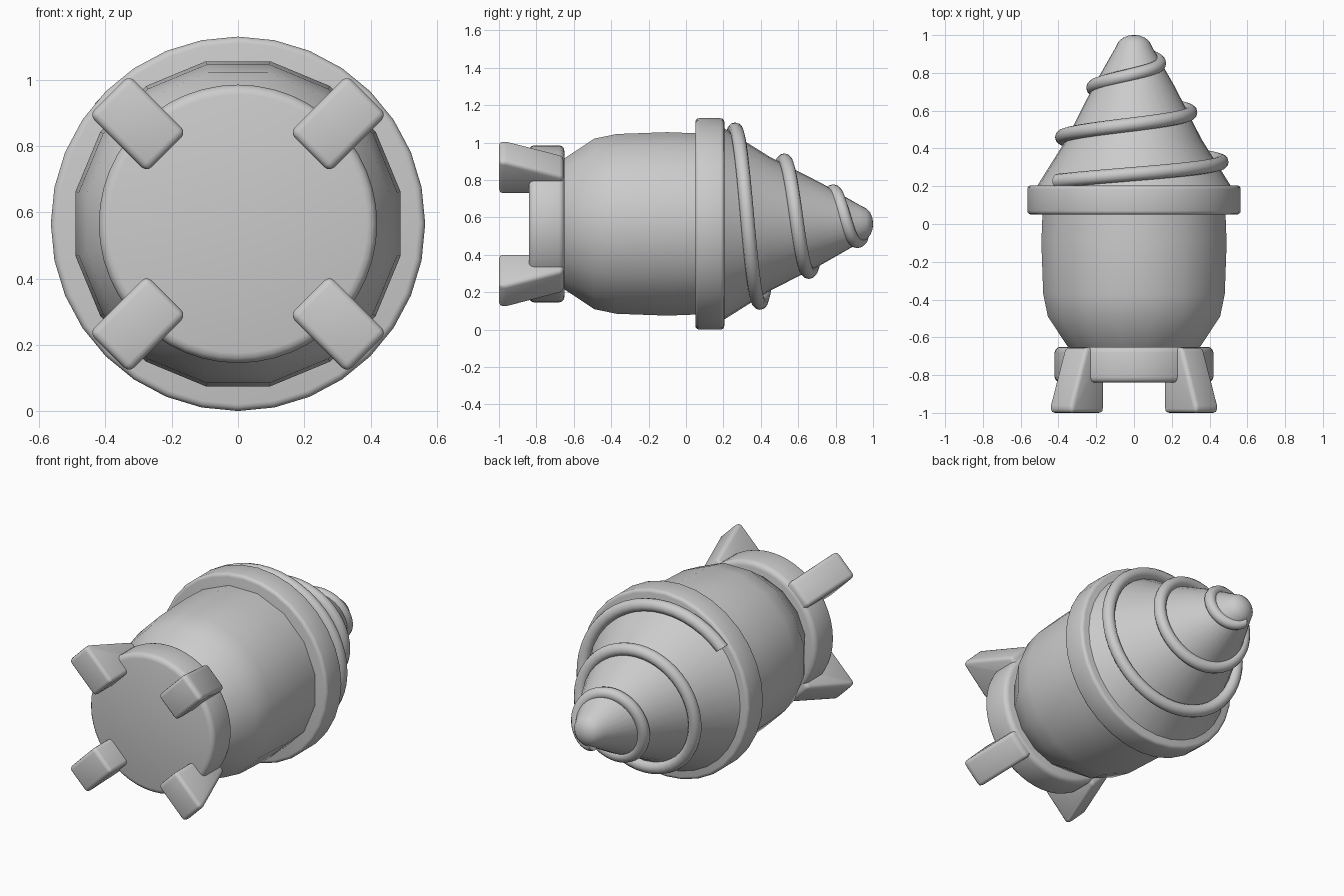
import bpy, bmesh
from math import sin, cos, pi, radians
from mathutils import Vector

if "Cube" in bpy.data.objects:
    bpy.data.objects.remove(bpy.data.objects["Cube"])

CZ = 0.565  # height of the long axis, which runs along y


def finish(name, bm, bevel=0.0, segments=3, angle=35):
    bmesh.ops.recalc_face_normals(bm, faces=bm.faces)
    mesh = bpy.data.meshes.new(name)
    bm.to_mesh(mesh)
    bm.free()
    ob = bpy.data.objects.new(name, mesh)
    bpy.context.collection.objects.link(ob)
    bpy.ops.object.select_all(action='DESELECT')
    ob.select_set(True)
    bpy.context.view_layer.objects.active = ob
    if bevel:
        m = ob.modifiers.new("bevel", 'BEVEL')
        m.width, m.segments, m.limit_method = bevel, segments, 'ANGLE'
        m.angle_limit = radians(40)
        bpy.ops.object.modifier_apply(modifier=m.name)
    bpy.ops.object.shade_smooth_by_angle(angle=radians(angle))
    return ob


def skin(bm, rings):
    n = len(rings[0])
    for a, b in zip(rings, rings[1:]):
        for i in range(n):
            j = (i + 1) % n
            bm.faces.new((a[i], a[j], b[j], b[i]))
    bm.faces.new(rings[0])
    bm.faces.new(rings[-1])


def lathe(name, profile, sides, phase=0.0, **kw):
    """Revolve (y, radius) pairs about the long axis."""
    bm = bmesh.new()
    rings = [[bm.verts.new((r * cos(2 * pi * (i + phase) / sides), y,
                            CZ + r * sin(2 * pi * (i + phase) / sides)))
              for i in range(sides)] for y, r in profile]
    skin(bm, rings)
    return finish(name, bm, **kw)


# Barrel body, collar, end disc and cone
lathe("body", [(-0.70, 0.30), (-0.65, 0.357), (-0.49, 0.465), (-0.37, 0.49),
               (-0.10, 0.50), (0.08, 0.493)], 16, 0.5)
lathe("collar", [(0.05, 0.565), (0.205, 0.565)], 32, bevel=0.02)
lathe("end_disc", [(-0.84, 0.42), (-0.65, 0.42)], 48, bevel=0.03)
lathe("cone", [(0.19, 0.52), (0.45, 0.357), (0.72, 0.22), (0.93, 0.10),
               (0.965, 0.082), (0.985, 0.06), (0.997, 0.03), (1.0, 0.008)], 32)

# Spiral thread winding up the cone
bm = bmesh.new()
steps, tube = 130, 0.037
rings = []
for k in range(steps + 1):
    ang = radians(140 - 970 * k / steps)
    y = 0.265 + 0.2635 * (pi / 2 - ang) / (2 * pi)
    r = 0.505 - 0.63 * (y - 0.265)
    out = Vector((cos(ang), 0, sin(ang)))
    side = Vector((0, 1, 0))
    c = Vector((0, y, CZ)) + out * r
    rings.append([bm.verts.new(c + tube * (out * cos(2 * pi * i / 12) + side * sin(2 * pi * i / 12)))
                  for i in range(12)])
skin(bm, rings)
finish("spiral_thread", bm)

# Four splayed feet on the diagonals
foot_profile = [(-1.0, 0.305), (-1.0, 0.55), (-0.96, 0.55), (-0.655, 0.44), (-0.655, 0.305)]
for q in range(4):
    a = pi / 4 + q * pi / 2
    bm = bmesh.new()
    rings = [[bm.verts.new((r * cos(a) - t * sin(a), y, CZ + r * sin(a) + t * cos(a)))
              for y, r in foot_profile] for t in (-0.085, 0.085)]
    skin(bm, rings)
    finish(f"foot_{q + 1}", bm, bevel=0.022)
